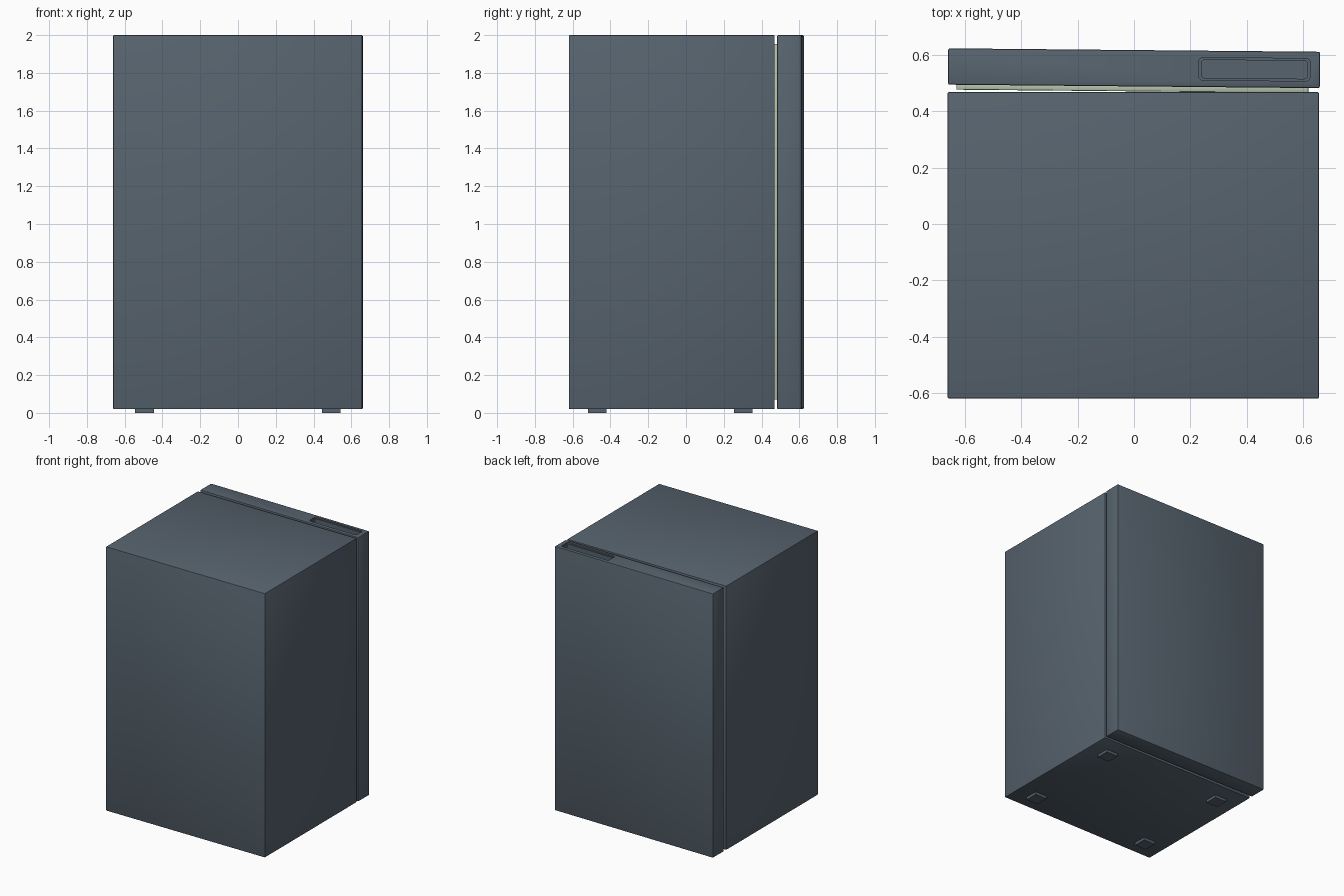
import bpy, bmesh, math
from mathutils import Matrix

if "Cube" in bpy.data.objects:
    bpy.data.objects.remove(bpy.data.objects["Cube"])


def material(name, color):
    m = bpy.data.materials.new(name)
    m.diffuse_color = (*color, 1)
    m.use_nodes = True
    m.node_tree.nodes["Principled BSDF"].inputs["Base Color"].default_value = m.diffuse_color
    return m


SHELL = material("slate", (0.095, 0.125, 0.156))
SEAL = material("pale_seal", (0.45, 0.54, 0.40))


def box(name, lo, hi, mat=None, bevel=0.0, upright_only=False, segments=2):
    """Box between two corners, optionally with rounded edges."""
    bm = bmesh.new()
    bmesh.ops.create_cube(bm, size=1)
    for v in bm.verts:
        v.co = [(a + b) / 2 + c * (b - a) for a, b, c in zip(lo, hi, v.co)]
    if bevel:
        edges = [e for e in bm.edges if not upright_only
                 or abs(e.verts[0].co.z - e.verts[1].co.z) > 1e-5]
        bmesh.ops.bevel(bm, geom=edges, offset=bevel, segments=segments,
                        profile=0.5, affect='EDGES')
    me = bpy.data.meshes.new(name)
    bm.to_mesh(me)
    bm.free()
    ob = bpy.data.objects.new(name, me)
    bpy.context.collection.objects.link(ob)
    if mat:
        me.materials.append(mat)
    return ob


def activate(ob):
    bpy.ops.object.select_all(action='DESELECT')
    ob.select_set(True)
    bpy.context.view_layer.objects.active = ob


def carve(ob, cutter):
    mod = ob.modifiers.new("carve", 'BOOLEAN')
    mod.operation, mod.solver, mod.object = 'DIFFERENCE', 'EXACT', cutter
    activate(ob)
    bpy.ops.object.modifier_apply(modifier=mod.name)
    bpy.data.objects.remove(cutter)


def finish(ob):
    activate(ob)
    bpy.ops.object.shade_smooth_by_angle(angle=math.radians(35))


# Cabinet with an open storage cavity behind the door
cabinet = box("cabinet", (-0.662, -0.62, 0.02), (0.657, 0.469, 2.0), SHELL, 0.006)
carve(cabinet, box("cavity_cutter", (-0.58, -0.52, 0.12), (0.575, 0.6, 1.91), None, 0.02))
finish(cabinet)

# Four square feet
for x, side in ((-0.495, "left"), (0.493, "right")):
    for y, end in ((-0.47, "front"), (0.303, "back")):
        box(f"foot_{end}_{side}", (x - 0.049, y - 0.049, 0), (x + 0.049, y + 0.049, 0.03), SHELL)

# Door built about its own centre, with a grip pocket sunk in the top edge
door = box("door", (-0.66, -0.0645, 0.02), (0.66, 0.0645, 2.0), SHELL, 0.006)
carve(door, box("pocket_rim_cutter", (0.23, -0.04, 1.99), (0.625, 0.04, 2.05), None, 0.015, True, 4))
carve(door, box("grip_pocket_cutter", (0.24, -0.032, 1.94), (0.615, 0.032, 2.05), None, 0.01, True, 4))
finish(door)

# Seal frame on the inner face of the door
seal = box("door_seal", (-0.63, -0.082, 0.07), (0.62, -0.06, 1.953), SEAL, 0.004)
carve(seal, box("seal_cutter", (-0.57, -0.2, 0.13), (0.56, 0.1, 1.893)))
finish(seal)

# Door and seal stand very slightly ajar
ajar = Matrix.Translation((0, 0.553, 0)) @ Matrix.Rotation(math.radians(-0.53), 4, 'Z')
for ob in (door, seal):
    ob.data.transform(ajar)
